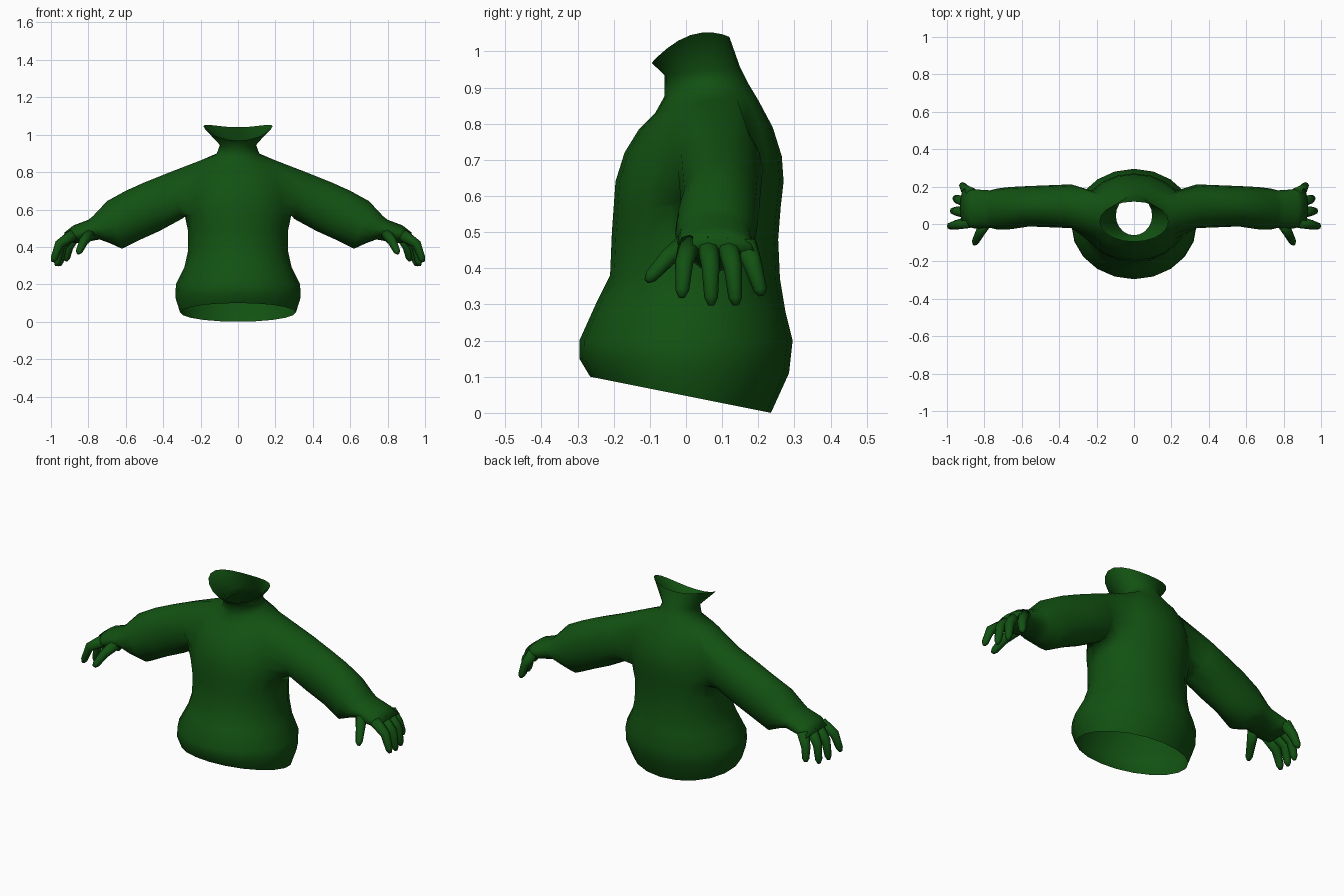
import bpy, bmesh
from math import cos, sin, pi
from mathutils import Vector

cube = bpy.data.objects.get("Cube")
if cube:
    bpy.data.objects.remove(cube)

GREEN = (0.006, 0.083, 0.006, 1)
green = bpy.data.materials.new("dark green")
green.use_nodes = True
green.diffuse_color = GREEN
green.node_tree.nodes["Principled BSDF"].inputs["Base Color"].default_value = GREEN


def ring(bm, centre, u, v, n, lift=0):
    verts = []
    for i in range(n):
        a = 2 * pi * i / n
        p = centre + u * cos(a) + v * sin(a)
        p.z += lift * cos(a) ** 2
        verts.append(bm.verts.new(p))
    return verts


def loft(bm, rings):
    """Skin neighbouring rings; returns one list of faces per row."""
    rows = []
    for a, b in zip(rings, rings[1:]):
        n = len(a)
        rows.append([bm.faces.new((a[i], a[(i + 1) % n], b[(i + 1) % n], b[i]))
                     for i in range(n)])
    return rows


def finish(bm, name):
    bmesh.ops.recalc_face_normals(bm, faces=bm.faces)
    mesh = bpy.data.meshes.new(name)
    bm.to_mesh(mesh)
    bm.free()
    mesh.materials.append(green)
    mesh.shade_smooth()
    obj = bpy.data.objects.new(name, mesh)
    bpy.context.collection.objects.link(obj)
    return obj


# Torso rings: front y, front z, back y, back z, half width, side lift
TORSO = [
    (-.265, .10, .235, 0, .31, 0),
    (-.295, .15, .285, .11, .335, 0),
    (-.295, .20, .295, .20, .332, 0),
    (-.25, .30, .275, .28, .287, 0),
    (-.21, .38, .26, .37, .268, 0),
    (-.205, .50, .255, .48, .268, 0),
    (-.20, .57, .262, .57, .285, 0),
    (-.195, .64, .27, .64, .285, 0),
    (-.17, .72, .265, .71, .27, 0),
    (-.13, .785, .24, .79, .25, .01),
    (-.085, .83, .20, .865, .20, .015),
    (-.06, .875, .17, .915, .115, 0),
    (-.06, .935, .15, .955, .097, 0),
    (-.095, .968, .12, 1.04, .185, .041),
]
# Sleeve and palm rings: top x, top z, bottom x, bottom z, centre y, half depth
ARM = [
    (.37, .797, .30, .55, .095, .117),
    (.50, .745, .42, .485, .095, .112),
    (.60, .70, .52, .44, .095, .108),
    (.70, .645, .62, .39, .085, .113),
    (.775, .565, .685, .42, .08, .11),
    (.80, .545, .74, .44, .08, .10),
    (.88, .515, .82, .425, .08, .105),
    (.93, .475, .88, .42, .09, .10),
]
SIDES, ARM_SIDES = 20, 16
HOLE_ROWS = range(6, 10)

# Torso with open hem and flared collar
bm = bmesh.new()
torso = []
for yf, zf, yb, zb, w, lift in TORSO:
    front, back = Vector((0, yf, zf)), Vector((0, yb, zb))
    torso.append(ring(bm, (front + back) / 2, Vector((w, 0, 0)),
                      (back - front) / 2, SIDES, lift))
rows = loft(bm, torso)

# Arm openings
columns = [(c + s) % SIDES for s in (0, SIDES // 2) for c in (-2, -1, 0, 1)]
bmesh.ops.delete(bm, geom=[rows[r][c] for r in HOLE_ROWS for c in columns],
                 context='FACES')
hem_and_collar = set(torso[0] + torso[-1])
openings = [e for e in bm.edges
            if e.is_boundary and not hem_and_collar & set(e.verts)]

# Sleeves running into the palms, joined to the openings
for side in (1, -1):
    arm = []
    for xt, zt, xb, zb, y, d in ARM:
        top, bottom = Vector((side * xt, y, zt)), Vector((side * xb, y, zb))
        arm.append(ring(bm, (top + bottom) / 2, Vector((0, d, 0)),
                        (top - bottom) / 2, ARM_SIDES))
    loft(bm, arm)
    bm.faces.new(arm[-1])
    start = set(arm[0])
    edges = [e for e in bm.edges if set(e.verts) <= start]
    edges += [e for e in openings if e.verts[0].co.x * side > 0]
    bmesh.ops.bridge_loops(bm, edges=edges)
finish(bm, "sweater_body")

# Finger paths: root, knuckle, tip
FINGERS = {
    "thumb": ((.79, .01, .475), (.825, -.05, .43), (.855, -.108, .365)),
    "index_finger": ((.88, .01, .465), (.955, -.005, .415), (.99, -.012, .32)),
    "middle_finger": ((.89, .06, .465), (.95, .068, .405), (.97, .07, .298)),
    "ring_finger": ((.89, .115, .465), (.94, .13, .40), (.955, .138, .298)),
    "little_finger": ((.87, .165, .465), (.905, .188, .40), (.92, .21, .325)),
}

for prefix, side in (("left", 1), ("right", -1)):
    for name, path in FINGERS.items():
        bm = bmesh.new()
        root, mid, tip = (Vector((x * side, y, z)) for x, y, z in path)
        low = mid.lerp(tip, .8)
        rings = []
        for p, d, r in ((root, mid - root, .032), (mid, tip - root, .025),
                        (low, tip - mid, .019), (tip, tip - mid, .009)):
            u = d.cross(Vector((side, 0, 1))).normalized() if name == "thumb" \
                else d.cross(Vector((0, 1, 0))).normalized()
            v = d.cross(u).normalized()
            rings.append(ring(bm, p, u * r, v * r, 8))
        loft(bm, rings)
        bm.faces.new(rings[0])
        bm.faces.new(rings[-1])
        finish(bm, prefix + "_" + name)
